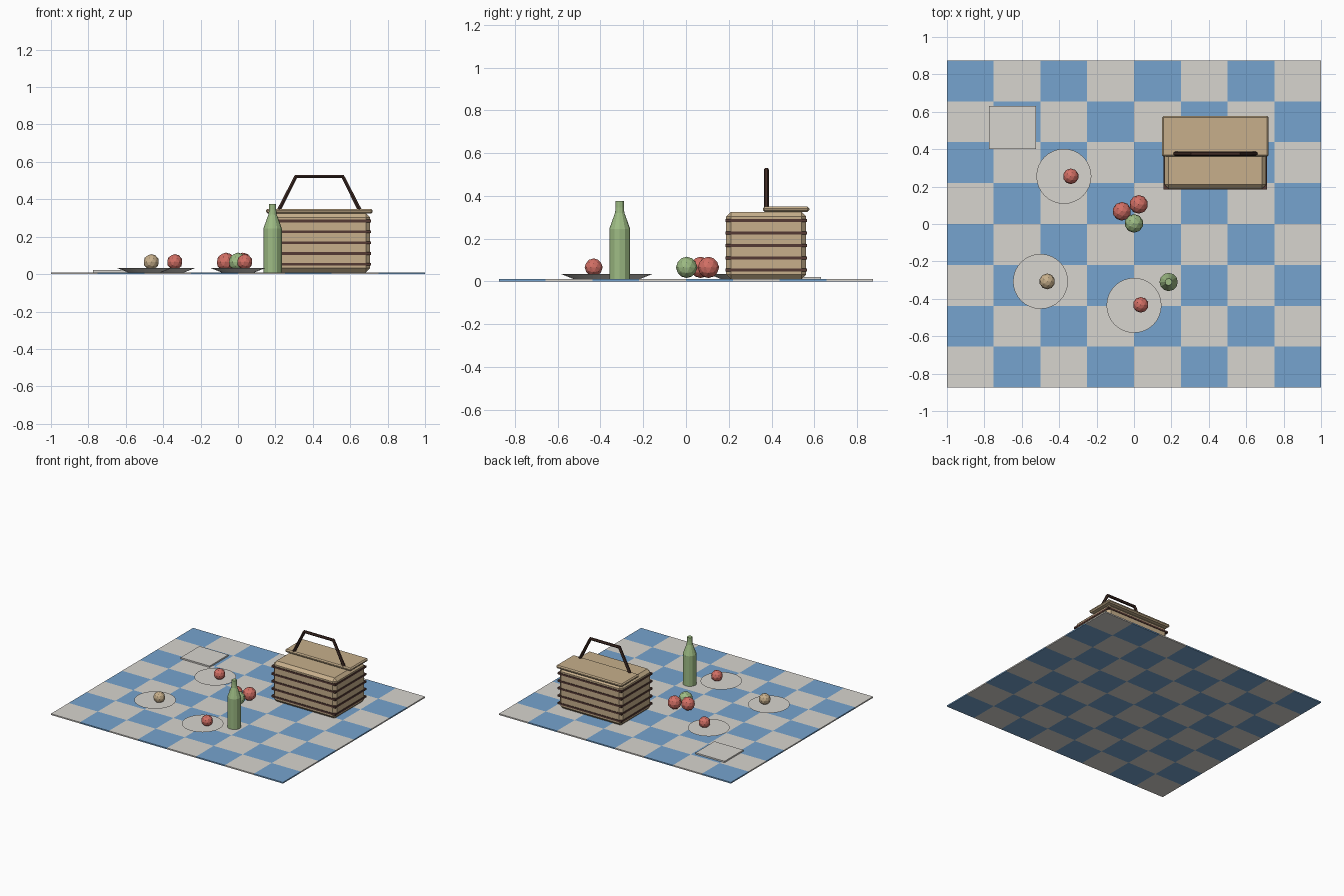
import bpy, bmesh, math
from mathutils import Matrix, Vector

if "Cube" in bpy.data.objects:
    bpy.data.objects.remove(bpy.data.objects["Cube"])


def material(name, rgb):
    m = bpy.data.materials.new(name)
    m.diffuse_color = (*rgb, 1)
    m.use_nodes = True
    m.node_tree.nodes["Principled BSDF"].inputs["Base Color"].default_value = m.diffuse_color
    return m


CREAM = material("cream", (0.68, 0.66, 0.62))
BLUE = material("blue", (0.18, 0.37, 0.62))
WICKER = material("wicker", (0.57, 0.43, 0.26))
BROWN = material("brown", (0.09, 0.042, 0.034))
DARK = material("dark_brown", (0.05, 0.024, 0.018))
RED = material("red", (0.65, 0.16, 0.13))
GREEN = material("green", (0.34, 0.50, 0.23))


def make(name, bm, *mats):
    bmesh.ops.recalc_face_normals(bm, faces=bm.faces)
    me = bpy.data.meshes.new(name)
    bm.to_mesh(me)
    bm.free()
    for m in mats:
        me.materials.append(m)
    ob = bpy.data.objects.new(name, me)
    bpy.context.collection.objects.link(ob)
    return ob


def box(name, lo, hi, mat, bevel=0):
    lo, hi = Vector(lo), Vector(hi)
    bm = bmesh.new()
    bmesh.ops.create_cube(bm, size=1, matrix=Matrix.Translation((lo + hi) / 2)
                          @ Matrix.Diagonal((*(hi - lo), 1)))
    if bevel:
        bmesh.ops.bevel(bm, geom=bm.edges[:], offset=bevel, segments=1,
                        profile=0.5, affect='EDGES')
    return make(name, bm, mat)


def lathe(name, x, y, profile, sides, mat):
    """Closed solid of revolution from (radius, z) rings."""
    bm = bmesh.new()
    rings = [[bm.verts.new((x + r * math.cos(2 * math.pi * i / sides),
                            y + r * math.sin(2 * math.pi * i / sides), z))
              for i in range(sides)] for r, z in profile]
    for a, b in zip(rings, rings[1:]):
        for i in range(sides):
            j = (i + 1) % sides
            bm.faces.new((a[i], a[j], b[j], b[i]))
    bm.faces.new(rings[0])
    bm.faces.new(rings[-1])
    return make(name, bm, mat)


def fruit(name, x, y, r, mat):
    bm = bmesh.new()
    bmesh.ops.create_icosphere(bm, subdivisions=2, radius=r,
                               matrix=Matrix.Translation((x, y, 0.065)))
    return make(name, bm, mat)


# Checked blanket, 8 x 8 cells
bm = bmesh.new()
bmesh.ops.create_grid(bm, x_segments=8, y_segments=8, size=1,
                      matrix=Matrix.Translation((0, 0, 0.01)) @ Matrix.Diagonal((1, 0.875, 1, 1)))
for f in bm.faces:
    c = f.calc_center_median()
    f.material_index = (math.floor((c.x + 1) / 0.25) + math.floor((c.y + 0.875) / 0.21875)) % 2
blanket = make("blanket", bm, CREAM, BLUE)
if blanket.data.polygons[0].normal.z < 0:
    blanket.data.flip_normals()
thick = blanket.modifiers.new("thickness", 'SOLIDIFY')
thick.thickness = 0.01
thick.offset = -1

# Folded napkin
box("napkin", (-0.775, 0.40, 0.01), (-0.525, 0.632, 0.021), CREAM)

# Basket body, woven bands and half-open lid
box("basket_body", (0.163, 0.188, 0.01), (0.707, 0.562, 0.325), WICKER, 0.022)
for i in range(5):
    z = 0.052 + 0.058 * i
    box(f"basket_band_{i + 1}", (0.159, 0.184, z - 0.007), (0.711, 0.566, z + 0.007), BROWN)
box("basket_lid", (0.15, 0.36, 0.325), (0.72, 0.577, 0.349), WICKER, 0.008)

# Basket handle
cu = bpy.data.curves.new("basket_handle", 'CURVE')
cu.dimensions = '3D'
cu.bevel_depth = 0.012
cu.bevel_resolution = 1
sp = cu.splines.new('POLY')
sp.points.add(3)
for p, (x, z) in zip(sp.points, [(0.215, 0.335), (0.31, 0.522), (0.56, 0.522), (0.655, 0.335)]):
    p.co = (x, 0.376, z, 1)
cu.use_fill_caps = True
sp.use_smooth = False
cu.materials.append(DARK)
handle = bpy.data.objects.new("basket_handle", cu)
bpy.context.collection.objects.link(handle)
bpy.context.view_layer.objects.active = handle
handle.select_set(True)
bpy.ops.object.convert(target='MESH')

# Bottle
lathe("bottle", 0.185, -0.31,
      [(0.049, 0.01), (0.049, 0.245), (0.022, 0.32), (0.019, 0.345), (0.019, 0.375)],
      12, GREEN)

# Plates with sloping rims
for i, (x, y) in enumerate([(-0.375, 0.255), (-0.5, -0.307), (0, -0.435)]):
    lathe(f"plate_{i + 1}", x, y, [(0.09, 0.01), (0.147, 0.033)], 32, CREAM)

# Fruit on the plates and in the middle
fruit("plate_apple_back", -0.338, 0.255, 0.042, RED)
fruit("plate_apple_front", 0.036, -0.432, 0.042, RED)
fruit("plate_bun", -0.464, -0.307, 0.042, WICKER)
fruit("apple_left", -0.065, 0.068, 0.05, RED)
fruit("apple_right", 0.025, 0.105, 0.05, RED)
fruit("green_apple", 0, 0.003, 0.05, GREEN)
